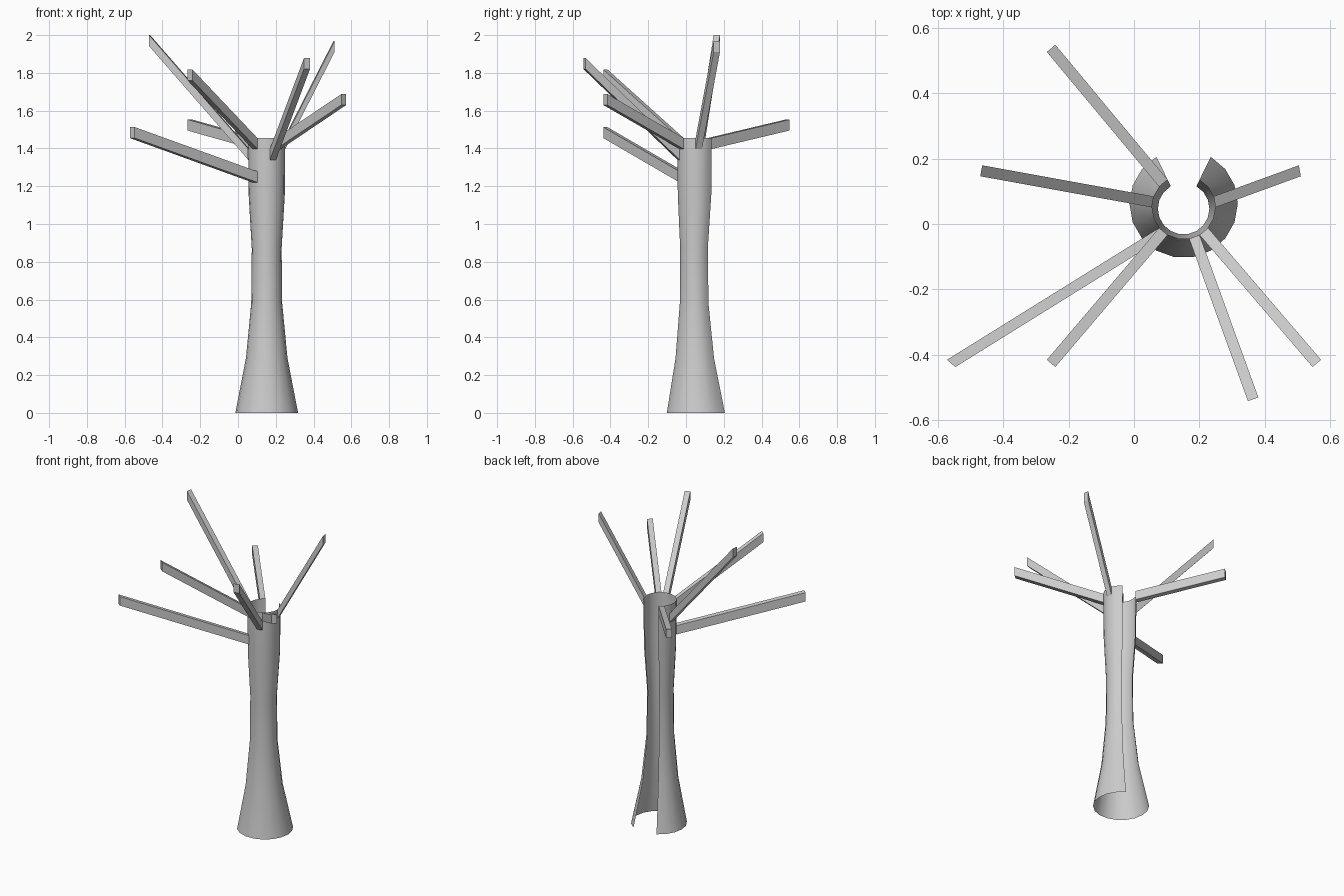
import bpy, bmesh
from math import sin, cos, radians

if "Cube" in bpy.data.objects:
    bpy.data.objects.remove(bpy.data.objects["Cube"])

CX = 0.152          # trunk axis in x
STEP = 20           # degrees per trunk facet


def ring_point(angle, r, cy):
    # angle is measured from the front (-y)
    a = radians(angle)
    return CX + r * sin(a), cy - r * cos(a)


def finish(bm, name, smooth):
    me = bpy.data.meshes.new(name)
    bm.to_mesh(me)
    bm.free()
    ob = bpy.data.objects.new(name, me)
    bpy.context.collection.objects.link(ob)
    if smooth:
        bpy.ops.object.select_all(action='DESELECT')
        ob.select_set(True)
        bpy.context.view_layer.objects.active = ob
        bpy.ops.object.shade_smooth_by_angle(angle=radians(30))
    return ob


# Trunk: open sheet with a 60 degree slot at the back; (z, radius, centre y)
profile = [(0, 0.166, 0.062), (0.29, 0.110, 0.053), (0.58, 0.082, 0.048),
           (0.87, 0.079, 0.047), (1.16, 0.096, 0.051), (1.455, 0.098, 0.051)]
bm = bmesh.new()
rows = [[bm.verts.new((*ring_point(a, r, cy), z)) for a in range(-150, 151, STEP)]
        for z, r, cy in profile]
for low, high in zip(rows, rows[1:]):
    for i in range(len(low) - 1):
        bm.faces.new((low[i], low[i + 1], high[i + 1], high[i]))
finish(bm, "trunk", True)

# Branches: each runs from one trunk facet to a tip with the same facing
# (facet angle, base bottom z, tip x, tip y, tip bottom z)
branches = [(-40, 1.22, -0.56, -0.427, 1.455),
            (-40, 1.397, -0.254, -0.427, 1.76),
            (20, 1.34, 0.365, -0.537, 1.82),
            (40, 1.397, 0.56, -0.427, 1.63),
            (100, 1.397, 0.508, 0.163, 1.91),
            (-100, 1.34, -0.468, 0.163, 1.942),
            (-140, 1.397, -0.254, 0.538, 1.495)]
H, HALF = 0.058, 0.017
for n, (ang, bz, tx, ty, tz) in enumerate(branches, 1):
    a = radians(ang)
    bx, by = ring_point(ang, 0.098 * cos(radians(STEP / 2)), 0.051)
    bm = bmesh.new()
    ends = []
    for x, y, z in ((bx, by, bz), (tx, ty, tz)):
        ends.append([bm.verts.new((x + s * HALF * cos(a), y + s * HALF * sin(a), z + dz))
                     for s, dz in ((-1, 0), (1, 0), (1, H), (-1, H))])
    base, tip = ends
    for i in range(4):
        j = (i + 1) % 4
        bm.faces.new((base[i], base[j], tip[j], tip[i]))
    bm.faces.new(tip)
    finish(bm, f"branch_{n}", False)
